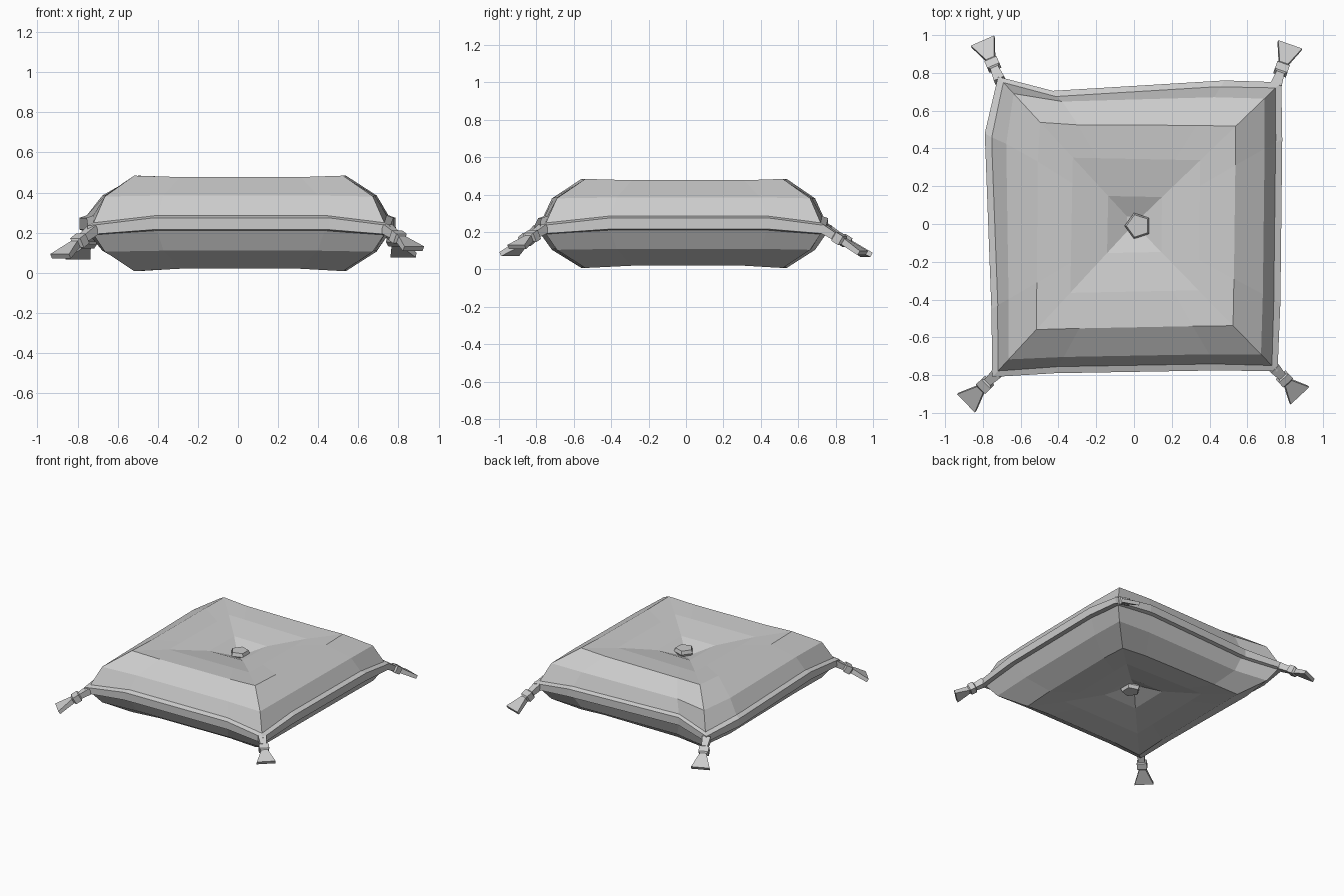
import bpy, bmesh, math
from mathutils import Vector

if "Cube" in bpy.data.objects:
    bpy.data.objects.remove(bpy.data.objects["Cube"])

# Seam outline seen from above, three segments per side, corner first
OUTLINE = [(-.75, -.81), (-.42, -.79), (.45, -.775), (.76, -.78), (.775, -.42), (.785, .45),
           (.78, .75), (.48, .76), (-.43, .705), (-.72, .78), (-.79, .48), (-.755, -.45)]


def loft(name, rings, closed=False):
    """Bridge equal-sized rings, with end caps unless closed on itself."""
    n, m = len(rings[0]), len(rings)
    verts = [v for ring in rings for v in ring]
    faces = []
    for r in range(m if closed else m - 1):
        a, b = r * n, (r + 1) % m * n
        faces += [(a + i, a + (i + 1) % n, b + (i + 1) % n, b + i) for i in range(n)]
    if not closed:
        faces += [tuple(reversed(range(n))), tuple(range((m - 1) * n, m * n))]
    mesh = bpy.data.meshes.new(name)
    mesh.from_pydata(verts, [], faces)
    bm = bmesh.new()
    bm.from_mesh(mesh)
    bmesh.ops.recalc_face_normals(bm, faces=bm.faces)
    bm.to_mesh(mesh)
    bm.free()
    obj = bpy.data.objects.new(name, mesh)
    bpy.context.collection.objects.link(obj)
    return obj


def outline_ring(scale, z, corner_dz=0, straight=0):
    """Scaled outline; straight=1 pulls side points onto the corner-to-corner line."""
    ring = []
    for i, (x, y) in enumerate(OUTLINE):
        p = Vector((x, y, 0))
        if i % 3:
            c = i - i % 3
            a, b = (Vector((*OUTLINE[k % 12], 0)) for k in (c, c + 3))
            line = a.lerp(b, (p - a).dot(b - a) / (b - a).length_squared)
            p = p.lerp(line, straight)
        p *= scale
        ring.append((p.x, p.y, z + (0 if i % 3 else corner_dz)))
    return ring


# Cushion body: dimple, rim, side, seam, then the same downwards
upper = [(.05, .38, 0, 1), (.19, .428, 0, 1), (.45, .466, 0, 1),
         (.69, .477, .007, .8), (.885, .385, -.005, .4), (.96, .28, -.03)]
lower = [(.96, .21, -.02), (.885, .11, -.005, .4), (.69, .02, -.012, .8),
         (.45, .031, 0, 1), (.19, .07, 0, 1), (.05, .12, 0, 1)]
loft("cushion", [outline_ring(*p) for p in reversed(upper + lower)])

# Piping band around the seam
band = [(.94, .208, -.02), (1, .215, -.025), (1, .274, -.04), (.95, .288, -.035)]
loft("piping", [outline_ring(*p) for p in band], closed=True)

# Five-sided buttons in the dimples
for name, z0, z1 in (("top_button", .37, .422), ("bottom_button", .13, .078)):
    rings = []
    for z, r in ((z0, .06), ((z0 + z1) / 2, .072), (z1, .062)):
        rings.append([(.022 + r * math.cos(math.pi + k * math.tau / 5),
                       -.01 + r * math.sin(math.pi + k * math.tau / 5), z) for k in range(5)])
    loft(name, rings)

# Corner tassels: cord, knot and flattened skirt
SECTIONS = [(0, .03, .024), (.3, .022, .02), (.33, .035, .027), (.5, .035, .027),
            (.54, .023, .018), (1, .067, .013)]
TASSELS = {"front_left_tassel": ((-.72, -.785, .215), (-.885, -.945, .082)),
           "front_right_tassel": ((.74, -.76, .22), (.875, -.905, .12)),
           "back_right_tassel": ((.75, .73, .22), (.825, .945, .088)),
           "back_left_tassel": ((-.71, .76, .21), (-.80, .965, .078))}
for name, (start, end) in TASSELS.items():
    a, b = Vector(start), Vector(end)
    d = (b - a).normalized()
    w = d.cross(Vector((0, 0, 1))).normalized()
    u = w.cross(d)
    loft(name, [[a.lerp(b, t) + w * hw * sx + u * ht * sy
                 for sx, sy in ((-1, -1), (-1, 1), (1, 1), (1, -1))]
                for t, hw, ht in SECTIONS])
